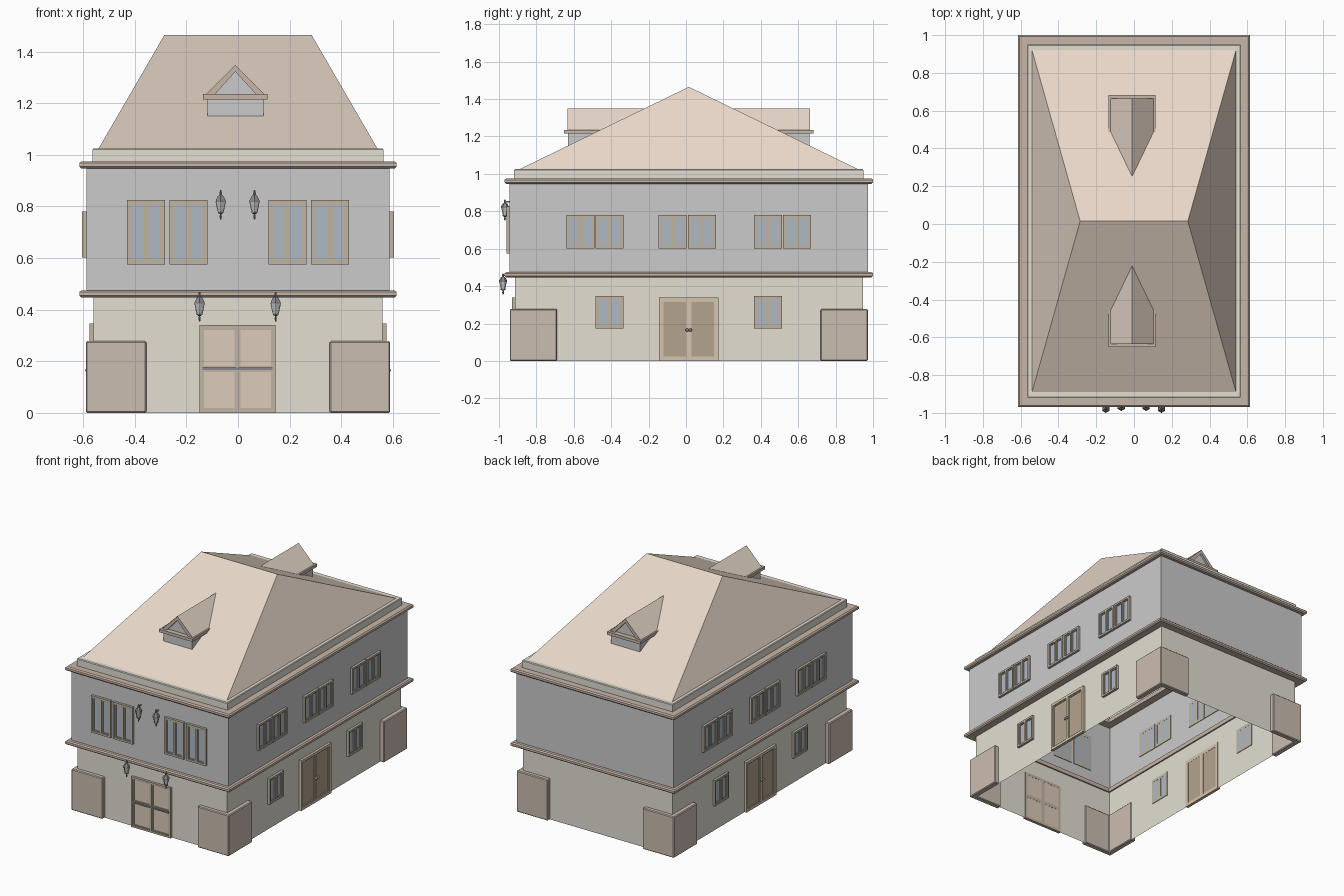
import bpy, bmesh, math
from mathutils import Vector

if "Cube" in bpy.data.objects:
    bpy.data.objects.remove(bpy.data.objects["Cube"])

CY = 0.015    # building centre in y (front lanterns stick out past the eaves)
DY = 0.37     # half depth minus half width


def material(name, r, g, b):
    m = bpy.data.materials.new(name)
    m.diffuse_color = (r, g, b, 1)
    m.use_nodes = True
    m.node_tree.nodes["Principled BSDF"].inputs["Base Color"].default_value = m.diffuse_color
    return m


PLASTER = material("beige_plaster", 0.77, 0.74, 0.65)
TRIM = material("brown_trim", 0.57, 0.47, 0.39)
STONE = material("corner_brown", 0.60, 0.51, 0.44)
ROOF = material("roof_tile", 0.80, 0.68, 0.58)
FRAME = material("window_frame", 0.53, 0.46, 0.37)
GLASS = material("blue_glass", 0.43, 0.49, 0.56)
DOOR = material("door_wood", 0.66, 0.56, 0.42)
PANEL = material("door_panel_dark", 0.46, 0.37, 0.27)
PANEL2 = material("door_panel_light", 0.72, 0.60, 0.49)
IRON = material("iron", 0.25, 0.25, 0.26)


def finish(name, bm, mat=None, recalc=True):
    if recalc:
        bmesh.ops.recalc_face_normals(bm, faces=bm.faces)
    me = bpy.data.meshes.new(name)
    bm.to_mesh(me)
    bm.free()
    ob = bpy.data.objects.new(name, me)
    bpy.context.collection.objects.link(ob)
    if mat:
        me.materials.append(mat)
    return ob


def sweep(name, pts, mat=None, closed=False):
    """Run a (half width, z) profile around the rectangular plan."""
    bm = bmesh.new()
    rows = [[bm.verts.new((sx * h, CY + sy * (h + DY), z))
             for sx, sy in ((-1, -1), (1, -1), (1, 1), (-1, 1))] for h, z in pts]
    n = len(rows)
    for i in range(n if closed else n - 1):
        a, b = rows[i], rows[(i + 1) % n]
        for k in range(4):
            j = (k + 1) % 4
            bm.faces.new((a[k], a[j], b[j], b[k]))
    return finish(name, bm, mat, recalc=False)


def mesh(name, verts, faces, mat=None, recalc=True):
    bm = bmesh.new()
    vs = [bm.verts.new(v) for v in verts]
    for f in faces:
        bm.faces.new([vs[i] for i in f])
    return finish(name, bm, mat, recalc)


def boxes(name, items, mat=None, to=lambda u, o, z: (u, o, z)):
    """Boxes (u0, u1, out0, out1, z0, z1) mapped onto a wall by `to`."""
    bm = bmesh.new()
    for u0, u1, o0, o1, z0, z1 in items:
        for v in bmesh.ops.create_cube(bm, size=1)["verts"]:
            c = v.co
            v.co = Vector(to(u1 if c.x > 0 else u0, o1 if c.y > 0 else o0, z1 if c.z > 0 else z0))
    return finish(name, bm, mat)


def border(u0, u1, z0, z1, t, o):
    return [(u0, u0 + t, -0.004, o, z0, z1), (u1 - t, u1, -0.004, o, z0, z1),
            (u0 + t, u1 - t, -0.004, o, z0, z0 + t), (u0 + t, u1 - t, -0.004, o, z1 - t, z1)]


def opening(name, u0, u1, z0, z1, to, fmat, pmat, rows=1, t=0.013, sash=0.006, depth=0.016):
    """Framed opening: two columns of recessed panes or panels."""
    uc, cell = (u0 + u1) / 2, []
    bars = border(u0, u1, z0, z1, t, depth)
    bars.append((uc - t / 2, uc + t / 2, -0.004, depth, z0 + t, z1 - t))
    h = (z1 - z0 - t) / rows
    for r in range(rows):
        b = z0 + t + r * h
        if r:
            bars.append((u0 + t, u1 - t, -0.004, depth, b - t, b))
        for a, c in ((u0 + t, uc - t / 2), (uc + t / 2, u1 - t)):
            bars += border(a, c, b, b + h - t, sash, depth * 0.65)
            cell.append((a + sash, c - sash, -0.003, 0.005, b + sash, b + h - t - sash))
    boxes(name + "_frame", bars, fmat, to)
    boxes(name + "_panes", cell, pmat, to)


def lathe(name, pts, x, y, z, mat=None, n=6):
    bm = bmesh.new()
    rings = [[bm.verts.new((x + r * math.sin(k * math.tau / n), y + r * math.cos(k * math.tau / n), z + dz))
              for k in range(n)] for r, dz in pts]
    for a, b in zip(rings, rings[1:]):
        for k in range(n):
            bm.faces.new((a[k], a[(k + 1) % n], b[(k + 1) % n], b[k]))
    bm.faces.new(rings[0])
    bm.faces.new(rings[-1])
    return finish(name, bm, mat)


def band(name, inner, z):
    sweep(name, [(inner, z), (0.607, z), (0.615, z + 0.007), (0.615, z + 0.021),
                 (0.607, z + 0.028), (inner, z + 0.028)], TRIM, closed=True)


# Wall shells, open underneath, and the trim bands
sweep("lower_wall", [(0.56, 0), (0.56, 0.45)], PLASTER)
sweep("upper_wall", [(0.588, 0.473), (0.588, 0.95)])
band("middle_band", 0.55, 0.447)
band("eaves_band", 0.535, 0.947)
sweep("roof_base", [(0.564, 0.975), (0.564, 1.02), (0.56, 1.025), (0.535, 1.025)], PLASTER)

# Hip roof
mesh("roof", [(-.54, CY - .905, 1.025), (.54, CY - .905, 1.025), (.54, CY + .905, 1.025),
              (-.54, CY + .905, 1.025), (-.285, CY, 1.465), (.285, CY, 1.465)],
     [(0, 1, 5, 4), (1, 2, 5), (2, 3, 4, 5), (3, 0, 4)], ROOF, recalc=False)

# Dormers front and back
DX = -0.01
for s, side in ((-1, "front"), (1, "back")):
    def at(u, o, z, s=s):
        return (DX + u, CY + s * o, z)
    boxes(side + "_dormer_wall", [(-.108, .108, .45, .645, 1.14, 1.22)], None, at)
    boxes(side + "_dormer_eave", [(-.125, .125, .44, .667, 1.215, 1.235)], TRIM, at)
    mesh(side + "_dormer_roof", [at(-.114, .648, 1.235), at(0, .648, 1.35), at(.114, .648, 1.235),
                                 at(-.114, .47, 1.235), at(0, .235, 1.35), at(.114, .47, 1.235)],
         [(0, 1, 4, 3), (1, 2, 5, 4)], ROOF)
    tri = [(-.114, 1.234), (0, 1.348), (.114, 1.234), (.08, 1.234), (0, 1.322), (-.08, 1.234)]
    mesh(side + "_dormer_rake", [at(u, o, z) for o in (.649, .625) for u, z in tri],
         [(0, 1, 4, 5), (1, 2, 3, 4), (6, 7, 10, 11), (7, 8, 9, 10),
          (0, 1, 7, 6), (1, 2, 8, 7), (3, 4, 10, 9), (4, 5, 11, 10)], TRIM)
    mesh(side + "_dormer_gable", [at(-.09, .634, 1.233), at(.09, .634, 1.233), at(0, .634, 1.33)],
         [(0, 1, 2)])

# Corner blocks wrapping the lower wall
for sx in (-1, 1):
    for sy in (-1, 1):
        plan = [(.59, .957), (.355, .957), (.355, .922), (.552, .922), (.552, .705), (.59, .705)]
        pts = [(sx * x, CY + sy * y, z) for z in (0, 0.278) for x, y in plan]
        sides = [(i, (i + 1) % 6, (i + 1) % 6 + 6, i + 6) for i in range(6)]
        ob = mesh("corner_block", pts, sides + [tuple(range(6)), tuple(range(6, 12))], STONE)
        bev = ob.modifiers.new("bevel", "BEVEL")
        bev.width = 0.005


# Mappings from wall coordinates (along, out, up) to the building
def front(d):
    return lambda u, o, z: (u, CY - DY - d - o, z)


def flank(s, d):
    return lambda u, o, z: (s * (d + o), CY + u, z)


# Front windows and double door
for u in (-.43, -.265, .118, .283):
    opening("front_window", u, u + .147, .575, .825, front(.588), FRAME, GLASS)
opening("front_door", -.149, .146, 0, .34, front(.56), FRAME, PANEL2, rows=2, t=0.012)
boxes("front_door_bar", [(-.137, .134, 0, .02, .167, .176)], IRON, front(.56))

# Side windows and doors, alike on both flanks
for s in (-1, 1):
    for c in (-.501, -.008, .501):
        for u in (c - .153, c + .003):
            opening("side_upper_window", u, u + .15, .602, .78, flank(s, .588), FRAME, GLASS)
    for u in (-.498, .348):
        opening("side_lower_window", u, u + .15, .172, .346, flank(s, .56), FRAME, GLASS)
    opening("side_door", -.16, .16, 0, .34, flank(s, .56), DOOR, PANEL, t=0.018)
    for u in (-.009, .009):
        bpy.ops.mesh.primitive_uv_sphere_add(segments=12, ring_count=8, radius=.009,
                                             location=(s * .583, CY + u, .165))
        knob = bpy.context.object
        knob.name = "door_knob"
        knob.data.materials.append(IRON)
        bpy.ops.object.shade_smooth_by_angle()

# Lanterns: two on the upper wall, two hanging under the middle band
for x, y, z in ((-.067, -.968, .75), (.064, -.968, .75), (-.149, -.978, .355), (.146, -.978, .355)):
    lathe("lantern_glass", [(.011, .03), (.02, .068)], x, y, z)
    lathe("lantern_hood", [(.022, .068), (.022, .074), (.013, .09), (.006, .095),
                           (.006, .102), (.003, .113)], x, y, z, IRON)
    lathe("lantern_base", [(.003, 0), (.005, .012), (.003, .02), (.013, .025), (.013, .031)], x, y, z, IRON)
    bm = bmesh.new()
    bars = []
    for k in range(6):
        d = Vector((math.sin(k * math.tau / 6), math.cos(k * math.tau / 6), 0))
        e = Vector((d.y, -d.x, 0)) * .002
        o = Vector((x, y, z))
        q = [o + d * r + e * m + Vector((0, 0, h)) for r, h, m in
             ((.013, .03, -1), (.013, .03, 1), (.022, .07, 1), (.022, .07, -1))]
        bm.faces.new([bm.verts.new(p) for p in q])
    finish("lantern_bars", bm, IRON)
    boxes("lantern_bracket", [(x - .003, x + .003, y, -.915 if z < .5 else -.94, z + .098, z + .104)], IRON)
